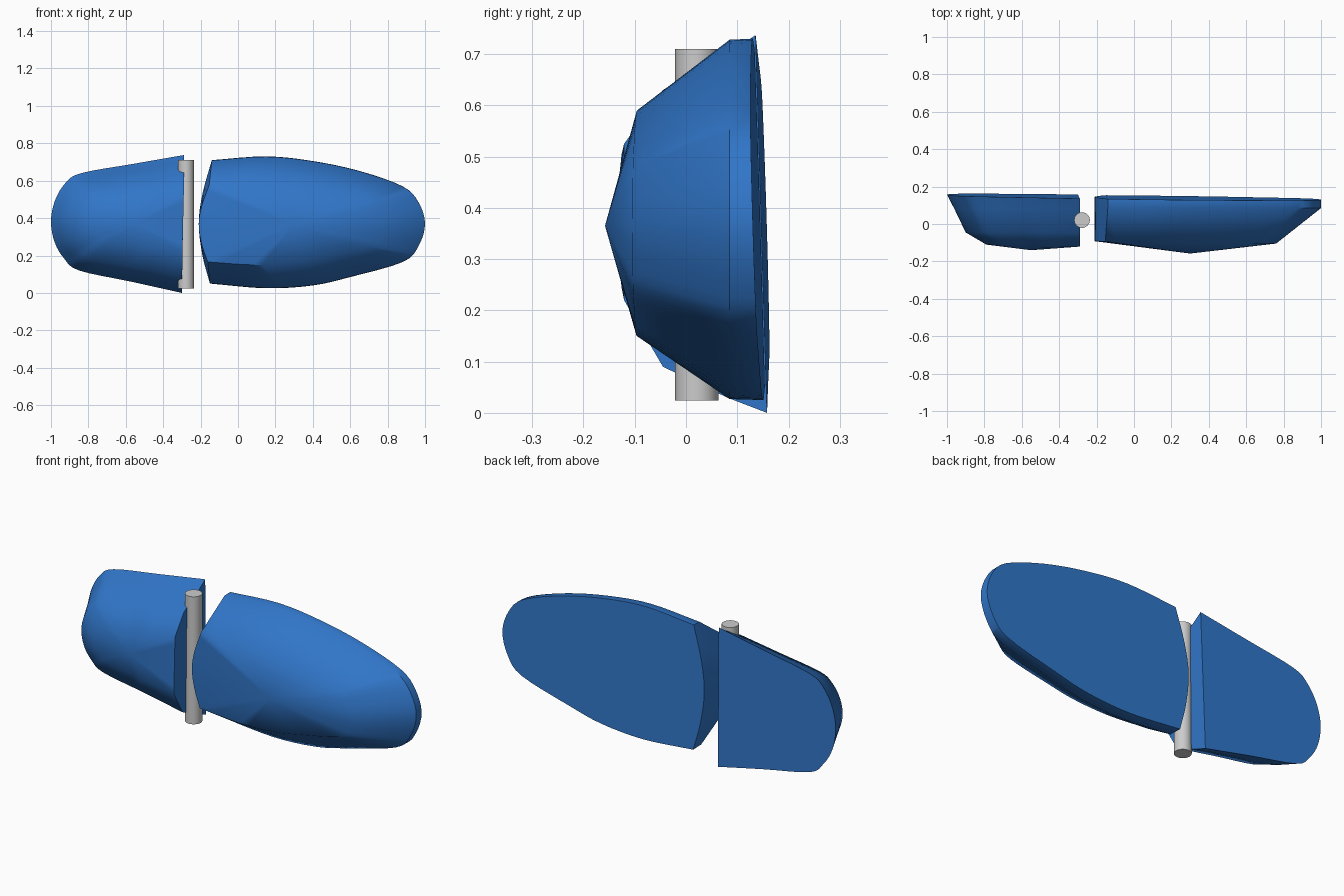
import bpy, bmesh
from mathutils import Vector

if "Cube" in bpy.data.objects:
    bpy.data.objects.remove(bpy.data.objects["Cube"])

blue = bpy.data.materials.new("blue")
blue.diffuse_color = (0.03, 0.18, 0.58, 1)
blue.use_nodes = True
blue.node_tree.nodes["Principled BSDF"].inputs["Base Color"].default_value = blue.diffuse_color


def spline(pts, n=4):
    """Catmull-Rom curve through the points, ends kept sharp."""
    v = [Vector(p) for p in pts]
    v = [2 * v[0] - v[1]] + v + [2 * v[-1] - v[-2]]
    out = []
    for a, b, c, d in zip(v, v[1:], v[2:], v[3:]):
        for i in range(n):
            t = i / n
            out.append(0.5 * (2 * b + (c - a) * t + (2 * a - 5 * b + 4 * c - d) * t * t
                              + (3 * b - a - 3 * c + d) * t ** 3))
    return out


def fit(ring, x0, x1, z0, z1):
    """Remap an outline into a new box."""
    xs, zs = [p.x for p in ring], [p.y for p in ring]
    return [Vector((x0 + (p.x - min(xs)) / (max(xs) - min(xs)) * (x1 - x0),
                    z0 + (p.y - min(zs)) / (max(zs) - min(zs)) * (z1 - z0))) for p in ring]


def shell(name, tip, inner, back_y, levels, front_apex, back_centre):
    """Flat-backed shell: rim outline, inset rings towards the front, apex."""
    outline = spline(tip) + spline(inner)
    bm = bmesh.new()
    rings = [[bm.verts.new((p.x, back_y(p.x, p.y), p.y)) for p in outline]]
    for box, y in levels:
        rings.append([bm.verts.new((p.x, y(p.x), p.y)) for p in fit(outline, *box)])
    n = len(outline)
    front = bm.verts.new(front_apex)
    cx, cz = back_centre
    back = bm.verts.new((cx, back_y(cx, cz), cz))
    for i in range(n):
        j = (i + 1) % n
        for a, b in zip(rings, rings[1:]):
            bm.faces.new((a[i], a[j], b[j], b[i]))
        bm.faces.new((rings[-1][i], rings[-1][j], front))
        bm.faces.new((rings[0][j], rings[0][i], back))
    bmesh.ops.recalc_face_normals(bm, faces=bm.faces)
    me = bpy.data.meshes.new(name)
    bm.to_mesh(me)
    bm.free()
    ob = bpy.data.objects.new(name, me)
    bpy.context.collection.objects.link(ob)
    me.materials.append(blue)
    smooth(ob)


def smooth(ob):
    bpy.ops.object.select_all(action='DESELECT')
    ob.select_set(True)
    bpy.context.view_layer.objects.active = ob
    bpy.ops.object.shade_smooth_by_angle(angle=0.7)


# Short left shell
shell("left_shell",
      [(-.29, .737), (-.56, .69), (-.84, .64), (-.925, .585), (-.98, .49), (-1, .38),
       (-.98, .27), (-.93, .185), (-.85, .12), (-.57, .06), (-.3, 0)],
      [(-.3, 0), (-.295, .37), (-.29, .737)],
      lambda x, z: .147 - .03 * (z - .37) - .015 * (x + .3),
      [((-.96, -.29, .03, .70), lambda x: .08),
       ((-.90, -.29, .09, .63), lambda x: -.045),
       ((-.79, -.29, .22, .525), lambda x: -.121 - .025 * (x + .3) * -1 if x > -.5 else -.11)],
      (-.55, -.14, .37), (-.58, .33))

# Long right shell
shell("right_shell",
      [(-.14, .71), (.15, .73), (.4, .705), (.65, .652), (.88, .57), (.965, .485), (1, .37),
       (.965, .25), (.88, .165), (.6, .085), (.4, .04), (.15, .025), (-.15, .05)],
      [(-.15, .05), (-.19, .2), (-.21, .37), (-.19, .53), (-.14, .71)],
      lambda x, z: .14 - .03 * (z - .37) - .012 * (x - .2),
      [((-.21, 1, .027, .728), lambda x: .085),
       ((-.21, .76, .15, .59), lambda x: -.092 - .013 * (x + .2))],
      (.3, -.158, .365), (.35, .37))

# Grey hinge rod
bpy.ops.mesh.primitive_cylinder_add(vertices=24, radius=.042, depth=.685,
                                    location=(-.278, .021, .367))
rod = bpy.context.object
rod.name = "hinge_rod"
smooth(rod)
